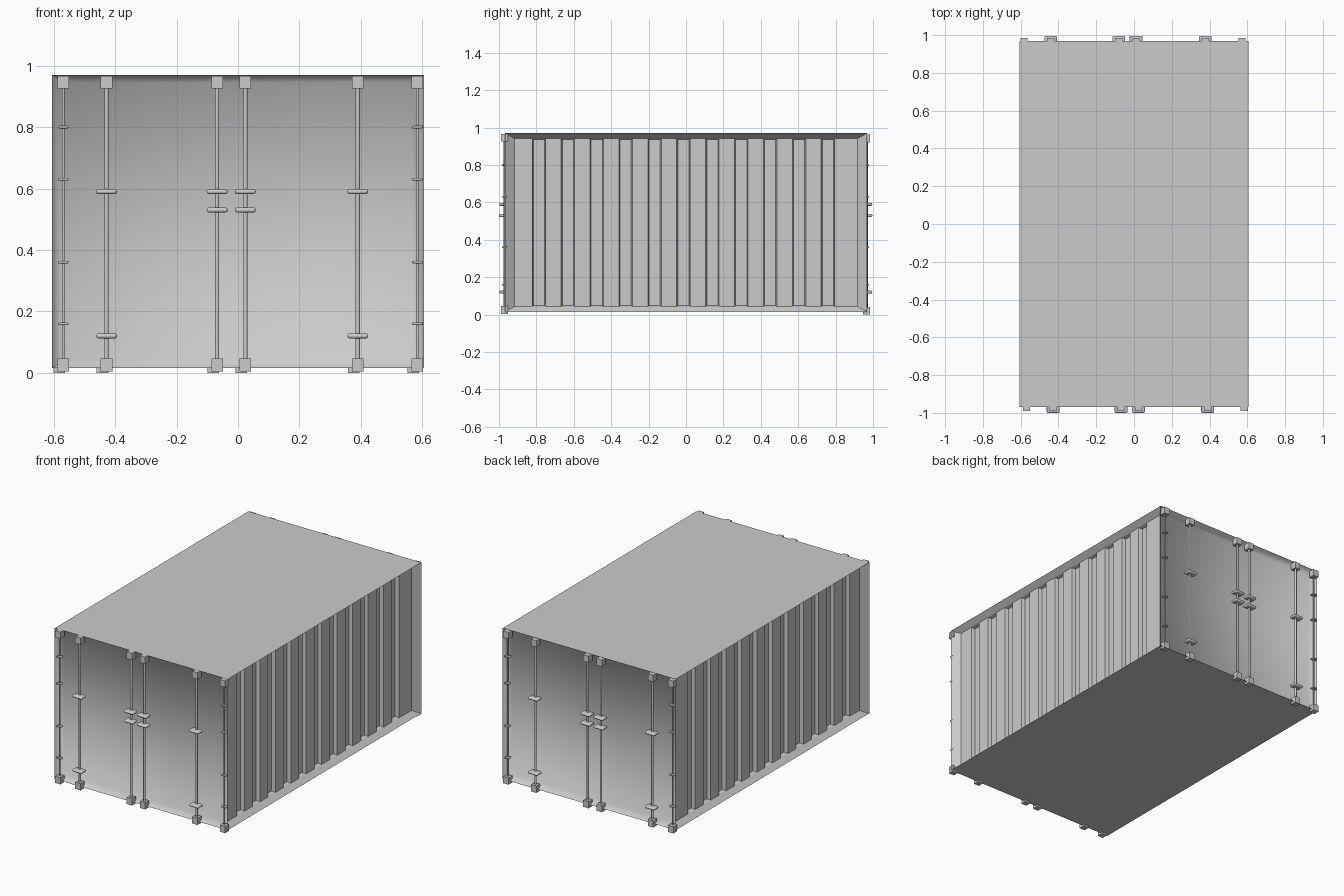
import bpy, bmesh, math
from mathutils import Vector

cube = bpy.data.objects.get("Cube")
if cube:
    bpy.data.objects.remove(cube, do_unlink=True)

grey = bpy.data.materials.new("painted_grey_steel")
grey.use_nodes = True
colour = (0.6, 0.6, 0.6, 1)
grey.diffuse_color = colour
grey.node_tree.nodes["Principled BSDF"].inputs["Base Color"].default_value = colour

HALF_X, HALF_Y, LOW, HIGH = 0.605, 0.968, 0.015, 0.97
MID_Z = (LOW + HIGH) / 2


def add_object(name, bm, smooth_angle=None):
    """Turn a bmesh into a grey object."""
    bmesh.ops.recalc_face_normals(bm, faces=bm.faces)
    mesh = bpy.data.meshes.new(name)
    bm.to_mesh(mesh)
    bm.free()
    mesh.materials.append(grey)
    obj = bpy.data.objects.new(name, mesh)
    bpy.context.collection.objects.link(obj)
    if smooth_angle:
        bpy.ops.object.select_all(action="DESELECT")
        obj.select_set(True)
        bpy.context.view_layer.objects.active = obj
        bpy.ops.object.shade_smooth_by_angle(angle=math.radians(smooth_angle))
    return obj


def add_box(bm, centre, size):
    verts = bmesh.ops.create_cube(bm, size=1)["verts"]
    for v in verts:
        v.co = Vector(centre) + Vector(a * b for a, b in zip(v.co, size))
    return verts


def recess(bm, face, axis, depth, border, border_z):
    """Sink a wall into the shell, with sloping sides from the outer edge."""
    bmesh.ops.inset_individual(bm, faces=[face], thickness=0.01)
    other = 1 - axis
    for v in face.verts:
        half = (HALF_X, HALF_Y)
        v.co[axis] = math.copysign(half[axis] - depth, v.co[axis])
        v.co[other] = math.copysign(half[other] - border, v.co[other])
        v.co.z = HIGH - border_z if v.co.z > MID_Z else LOW + border_z


def side_panels(bm):
    return [f for f in bm.faces if abs(f.normal.x) > 0.99]


# Container shell with four recessed walls
bm = bmesh.new()
add_box(bm, (0, 0, MID_Z), (2 * HALF_X, 2 * HALF_Y, HIGH - LOW))
bm.normal_update()
walls = [f for f in bm.faces if abs(f.normal.z) < 0.5]
for face in walls:
    if abs(face.normal.x) > 0.5:
        recess(bm, face, 0, 0.035, 0.05, 0.028)
    else:
        recess(bm, face, 1, 0.04, 0.035, 0.024)
bm.normal_update()

# Upright grooves in the long sides
grooves = [-0.786 + 0.1545 * i for i in range(11)]
groove_half = 0.036
for y in grooves:
    for edge_y in (y - groove_half, y + groove_half):
        panels = side_panels(bm)
        geom = set(panels)
        for f in panels:
            geom.update(f.edges)
            geom.update(f.verts)
        bmesh.ops.bisect_plane(bm, geom=list(geom), plane_co=(0, edge_y, 0), plane_no=(0, 1, 0))
        bm.normal_update()
cut = [f for f in side_panels(bm)
       if any(abs(f.calc_center_median().y - y) < 0.01 for y in grooves)]
bmesh.ops.inset_individual(bm, faces=cut, thickness=0.009, depth=-0.022)
shell = add_object("container_shell", bm, 62)
for poly in shell.data.polygons:
    poly.use_smooth = abs(poly.center.y) > 0.92 and abs(poly.normal.z) < 0.9


def add_rod(bm, x, y, radius):
    verts = bmesh.ops.create_cone(bm, cap_ends=True, segments=10, radius1=radius,
                                  radius2=radius, depth=0.92)["verts"]
    bmesh.ops.translate(bm, verts=verts, vec=(x, y, 0.485))


def add_clamp(bm, x, y, z, size):
    """Rounded, flattened clamp around a rod."""
    verts = add_box(bm, (x, y, z), size)
    edges = {e for v in verts for e in v.link_edges}
    bmesh.ops.bevel(bm, geom=list(edges), offset=size[2] * 0.45, segments=3,
                    profile=0.5, affect="EDGES")


# Door hardware on both ends: rod position and clamp heights
lock_rods = [(-0.428, (0.59, 0.12)), (-0.068, (0.59, 0.53)),
             (0.024, (0.59, 0.53)), (0.39, (0.59, 0.12))]
hinge_rods = [-0.569, 0.584]
hinge_heights = (0.8, 0.63, 0.36, 0.16)

for end, y, shift, drop in (("front", -0.97, 0, 0), ("back", 0.966, -0.013, 0.004)):
    out = math.copysign(1, y)
    rods, clamps, hinges, blocks = (bmesh.new() for _ in range(4))
    for x, heights in lock_rods:
        add_rod(rods, x + shift, y, 0.007)
        for z in heights:
            add_clamp(clamps, x + shift, y + out * 0.007, z, (0.068, 0.046, 0.016))
    for x in hinge_rods:
        add_rod(rods, x + shift, y, 0.0045)
        for z in hinge_heights:
            add_clamp(hinges, x + shift, y, z, (0.034, 0.026, 0.009))
    for x in [r[0] for r in lock_rods] + hinge_rods:
        for z in (0.025, 0.946):
            add_box(blocks, (x + shift, y, z - drop), (0.038, 0.038, 0.042))
    add_object(end + "_rods", rods, 40)
    add_object(end + "_lock_clamps", clamps, 40)
    add_object(end + "_hinge_clamps", hinges, 40)
    add_object(end + "_rod_brackets", blocks)
